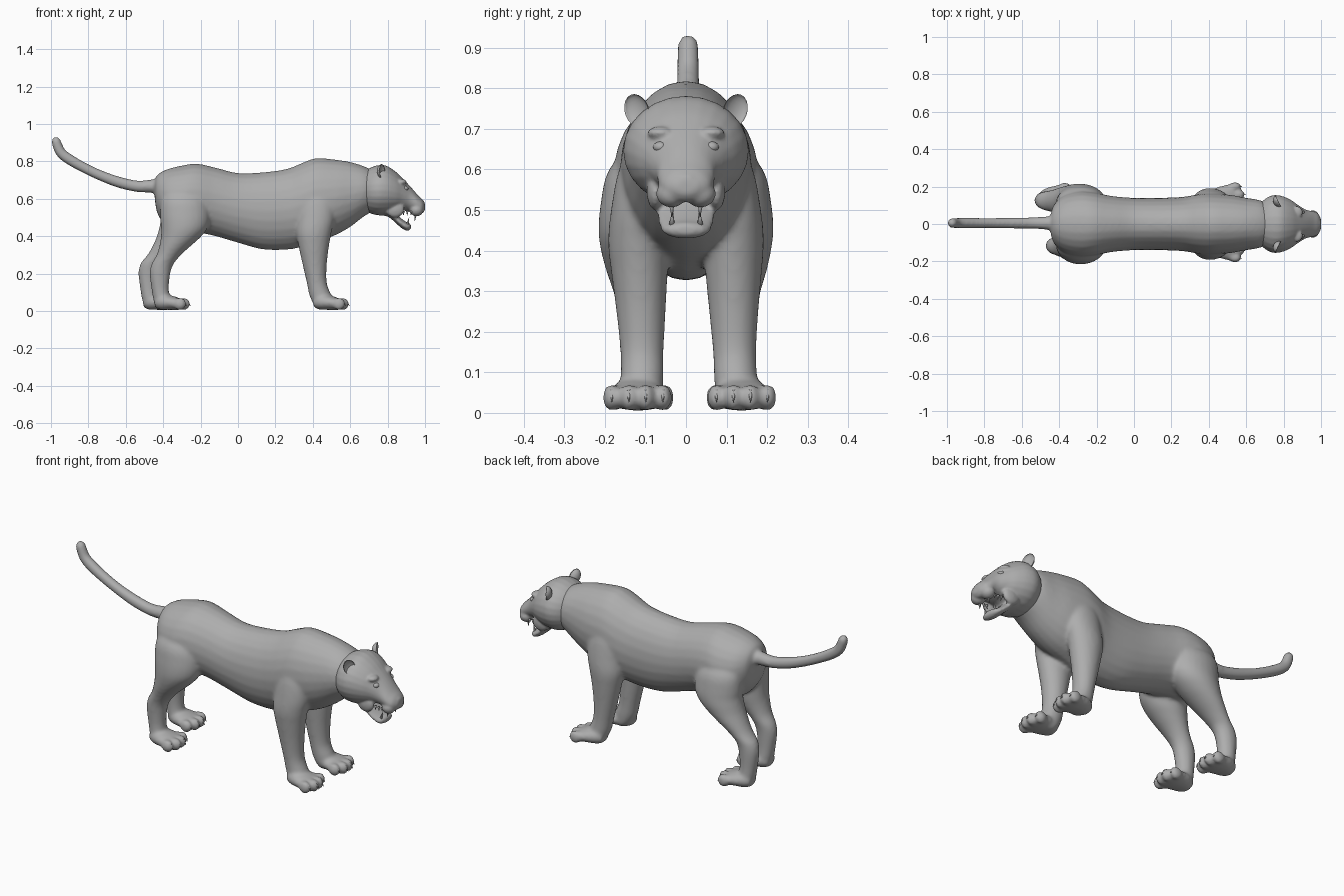
import bpy, bmesh, math
from mathutils import Vector, Matrix

if "Cube" in bpy.data.objects:
    bpy.data.objects.remove(bpy.data.objects["Cube"])

fur = bpy.data.materials.new("grey_fur")
fur.diffuse_color = (0.42, 0.42, 0.42, 1)
fur.use_nodes = True
fur.node_tree.nodes["Principled BSDF"].inputs["Base Color"].default_value = fur.diffuse_color


def spline(rows, steps=4):
    """Catmull-Rom through rows of numbers."""
    out = []
    for i in range(len(rows) - 1):
        a, b, c, d = (rows[max(i - 1, 0)], rows[i], rows[i + 1], rows[min(i + 2, len(rows) - 1)])
        for s in range(steps):
            t = s / steps
            out.append([0.5 * (2 * q + (r - p) * t + (2 * p - 5 * q + 4 * r - u) * t * t
                               + (3 * q - p - 3 * r + u) * t ** 3) for p, q, r, u in zip(a, b, c, d)])
    return out + [list(rows[-1])]


def loft(bm, rings, n=24):
    """Closed tube from (centre, half-axis vector, half-axis vector) rings."""
    loops, angles = [], [2 * math.pi * k / n for k in range(n)]
    for c, u, v in rings:
        loops.append([bm.verts.new(c + u * math.cos(a) + v * math.sin(a)) for a in angles])
    faces = [bm.faces.new((p[k], p[(k + 1) % n], q[(k + 1) % n], q[k]))
             for p, q in zip(loops, loops[1:]) for k in range(n)]
    faces += [bm.faces.new(loops[0][::-1]), bm.faces.new(loops[-1])]
    bmesh.ops.recalc_face_normals(bm, faces=faces)


def loft_x(bm, rows, y=0):
    """Rows: x, top, bottom, half width."""
    loft(bm, [(Vector((x, y, (t + b) / 2)), Vector((0, w, 0)), Vector((0, 0, (t - b) / 2)))
              for x, t, b, w in spline(rows)])


def loft_z(bm, rows, side, move):
    """Rows: z, back x, front x, inner y, outer y."""
    rings = []
    for z, x0, x1, y0, y1 in spline(rows):
        dx, dy = move(z)
        rings.append((Vector(((x0 + x1) / 2 + dx, side * ((y0 + y1) / 2 + dy), z)),
                      Vector(((x1 - x0) / 2, 0, 0)), Vector((0, (y1 - y0) / 2, 0))))
    loft(bm, rings)


def ball(bm, loc, size):
    m = Matrix.Translation(loc) @ Matrix.Diagonal((*size, 1))
    return bmesh.ops.create_uvsphere(bm, u_segments=16, v_segments=10, radius=1, matrix=m)["verts"]


def spike(bm, base, tip, r):
    base, tip = Vector(base), Vector(tip)
    d = tip - base
    m = Matrix.Translation((base + tip) / 2) @ d.to_track_quat('Z', 'Y').to_matrix().to_4x4()
    bmesh.ops.create_cone(bm, cap_ends=True, segments=8, radius1=r, radius2=r * 0.1,
                          depth=d.length, matrix=m)


def finish(name, bm, voxel=0, smooth=0):
    me = bpy.data.meshes.new(name)
    bm.to_mesh(me)
    bm.free()
    me.materials.append(fur)
    me.polygons.foreach_set("use_smooth", [True] * len(me.polygons))
    ob = bpy.data.objects.new(name, me)
    bpy.context.collection.objects.link(ob)
    if voxel:  # fuse the overlapping volumes into one skin
        r = ob.modifiers.new("fuse", 'REMESH')
        r.mode, r.voxel_size, r.use_smooth_shade = 'VOXEL', voxel, True
        s = ob.modifiers.new("soften", 'SMOOTH')
        s.factor, s.iterations = 0.5, smooth
    return ob


body, claws = bmesh.new(), bmesh.new()

# Torso and neck
loft_x(body, [(-.445, .70, .60, .05), (-.43, .73, .52, .10), (-.38, .758, .45, .15),
              (-.30, .778, .42, .175), (-.22, .788, .42, .17), (-.12, .767, .40, .15),
              (0, .738, .365, .14), (.13, .742, .33, .14), (.26, .76, .328, .145),
              (.35, .795, .345, .16), (.42, .818, .37, .163), (.52, .81, .405, .155),
              (.60, .797, .45, .14), (.68, .772, .51, .125), (.74, .74, .54, .09)])

# Tail, rings square to its path
path = spline([(-.38, .665, .045), (-.46, .668, .036), (-.54, .667, .031), (-.64, .69, .03),
               (-.74, .727, .028), (-.83, .77, .028), (-.90, .81, .029), (-.945, .845, .028),
               (-.965, .885, .027), (-.974, .915, .024), (-.977, .932, .009)])
rings = []
for i, (x, z, r) in enumerate(path):
    p, q = path[max(i - 1, 0)], path[min(i + 1, len(path) - 1)]
    tan = Vector((q[0] - p[0], 0, q[1] - p[1])).normalized()
    rings.append((Vector((x, 0.005, z)), Vector((0, r, 0)), tan.cross(Vector((0, 1, 0))) * r))
loft(body, rings, 16)


def paw(x, y):
    """Foot from heel x, with four toes and claws."""
    loft_x(body, [(x, .07, .02, .035), (x + .03, .09, .008, .055), (x + .08, .085, .006, .07),
                  (x + .13, .07, .006, .077), (x + .15, .055, .012, .065)], y)
    for k in range(4):
        ty, tx = y + (k - 1.5) * .042, x + (.135 if k in (0, 3) else .155)
        ball(body, (tx, ty, .038), (.034, .023, .034))
        spike(claws, (tx + .018, ty, .054), (tx + .037, ty, .026), .007)


# Legs and paws; the left hind leg stands further back
front_leg = [(.70, .36, .46, .08, .12), (.60, .33, .51, .06, .165), (.50, .32, .515, .05, .185),
             (.42, .312, .50, .045, .192), (.35, .323, .487, .045, .185), (.25, .345, .475, .05, .172),
             (.15, .368, .475, .055, .162), (.08, .383, .50, .055, .162), (.03, .41, .50, .06, .165),
             (.01, .43, .49, .08, .14)]
hind_leg = [(.68, -.37, -.24, .06, .12), (.60, -.41, -.17, .03, .19), (.52, -.417, -.15, .02, .21),
            (.45, -.412, -.16, .02, .216), (.40, -.412, -.195, .025, .21), (.35, -.42, -.25, .04, .197),
            (.30, -.435, -.305, .055, .18), (.25, -.463, -.345, .065, .168), (.20, -.472, -.362, .07, .163),
            (.12, -.463, -.37, .07, .158), (.05, -.45, -.36, .065, .16), (.01, -.43, -.36, .08, .15)]
for side in (-1, 1):
    far = side > 0
    loft_z(body, front_leg, side, lambda z: (0, .018 * far * max(0, 1 - z / .4)))
    loft_z(body, hind_leg, side,
           lambda z: (-.06 * far * min(1, max(0, (.48 - z) / .22)), .02 * far * max(0, 1 - z / .4)))
    paw(.405, side * (.12 + .018 * far))
    paw(-.445 - .06 * far, side * (.115 + .02 * far))
finish("body", body, .009, 8)
finish("claws", claws)

# Head: skull, muzzle, cheeks, nose and open lower jaw
head = bmesh.new()
loft_x(head, [(.64, .72, .56, .06), (.69, .757, .53, .125), (.74, .778, .513, .153),
              (.79, .778, .513, .15), (.84, .748, .525, .128), (.88, .71, .537, .10),
              (.92, .668, .53, .076), (.96, .622, .52, .068), (.985, .597, .522, .055),
              (1.0, .572, .54, .025)])
loft_x(head, [(.74, .57, .515, .06), (.80, .56, .505, .08), (.84, .525, .474, .074),
              (.87, .498, .447, .068), (.90, .476, .43, .06), (.918, .468, .434, .045),
              (.925, .46, .442, .02)])
ball(head, (.985, 0, .572), (.015, .032, .02))
for side in (-1, 1):
    ball(head, (.955, side * .036, .54), (.036, .038, .034))
    ball(head, (.872, side * .062, .69), (.03, .034, .016))
    ball(head, (.84, side * .075, .545), (.05, .022, .045))
finish("head", head, .006, 5)

# Ears as cupped discs facing forward and outward
ears, eyes, teeth = bmesh.new(), bmesh.new(), bmesh.new()
for side in (-1, 1):
    vs = ball(ears, (0, 0, 0), (.028, .032, .042))
    for v in vs:
        if v.co.x > 0:
            v.co.x *= -.55
    turn = Matrix.Rotation(side * .45, 4, 'Z') @ Matrix.Rotation(-side * .4, 4, 'X')
    bmesh.ops.transform(ears, verts=vs,
                        matrix=Matrix.Translation((.772, side * .122, .745)) @ turn)
    # Eyes
    ball(eyes, (.893, side * .062, .655), (.018, .019, .014))
    # Upper and lower fangs
    spike(teeth, (.95, side * .036, .525), (.945, side * .034, .482), .009)
    spike(teeth, (.905, side * .035, .46), (.915, side * .033, .5), .008)
    for k in range(3):
        spike(teeth, (.925 - k * .02, side * .055, .535), (.925 - k * .02, side * .052, .512), .007)
bmesh.ops.recalc_face_normals(ears, faces=ears.faces)
finish("ears", ears)
finish("eyes", eyes)
finish("teeth", teeth)
